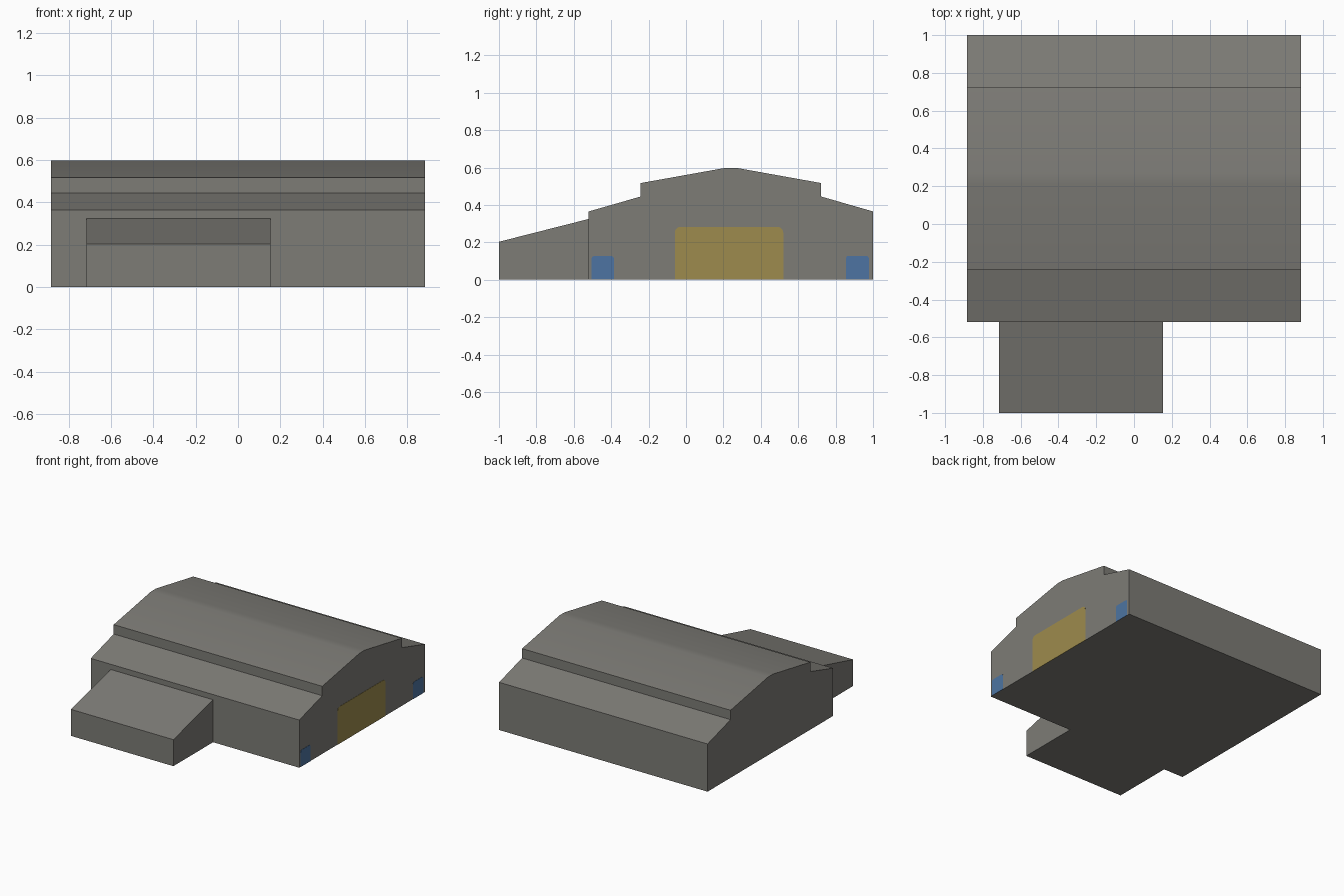
import bpy, bmesh, math

if "Cube" in bpy.data.objects:
    bpy.data.objects.remove(bpy.data.objects["Cube"])


def material(name, rgb):
    m = bpy.data.materials.new(name)
    m.diffuse_color = (*rgb, 1)
    m.use_nodes = True
    m.node_tree.nodes["Principled BSDF"].inputs["Base Color"].default_value = m.diffuse_color
    return m


GREY = material("weathered grey", (0.205, 0.2, 0.182))
YELLOW = material("ochre door", (0.34, 0.26, 0.075))
BLUE = material("blue door", (0.075, 0.175, 0.36))


def extrude_profile(name, profile, x0, x1, mat):
    """Extrude a closed (y, z) outline along x from x0 to x1."""
    bm = bmesh.new()
    face = bm.faces.new([bm.verts.new((x0, y, z)) for y, z in profile])
    new = bmesh.ops.extrude_face_region(bm, geom=[face])["geom"]
    verts = [v for v in new if isinstance(v, bmesh.types.BMVert)]
    bmesh.ops.translate(bm, verts=verts, vec=(x1 - x0, 0, 0))
    bmesh.ops.recalc_face_normals(bm, faces=bm.faces)
    mesh = bpy.data.meshes.new(name)
    bm.to_mesh(mesh)
    bm.free()
    mesh.materials.append(mat)
    obj = bpy.data.objects.new(name, mesh)
    bpy.context.collection.objects.link(obj)
    return obj


def door(name, y0, y1, height, r, mat):
    """Thin plate with rounded upper corners on the right gable wall."""
    outline = [(y0, 0.0), (y1, 0.0)]
    for cy, start in ((y1 - r, 0), (y0 + r, 90)):
        for step in range(4):
            a = math.radians(start + step * 30)
            outline.append((cy + r * math.cos(a), height - r + r * math.sin(a)))
    return extrude_profile(name, outline, HALF - 0.001, HALF + 0.002, mat)


# Main hall: stepped gable, mirrored about the ridge line
HALF, RIDGE = 0.883, 0.24
side = [(0.76, 0.0), (0.76, 0.365), (0.482, 0.445), (0.482, 0.517), (0.03, 0.598)]
outline = [(RIDGE - d, z) for d, z in side]
outline += [(RIDGE + d, z) for d, z in reversed(side)]
hall = extrude_profile("main_hall", outline, -HALF, HALF, GREY)
bpy.context.view_layer.objects.active = hall
hall.select_set(True)
bpy.ops.object.shade_smooth_by_angle(angle=math.radians(15))

# Lean-to annex on the front
extrude_profile("front_annex",
                [(-1, 0), (-1, 0.203), (-0.52, 0.325), (-0.52, 0)],
                -0.715, 0.153, GREY)

# Doors on the right gable
door("main_door", -0.06, 0.52, 0.283, 0.03, YELLOW)
door("front_side_door", -0.505, -0.385, 0.127, 0.015, BLUE)
door("back_side_door", 0.855, 0.978, 0.128, 0.015, BLUE)
